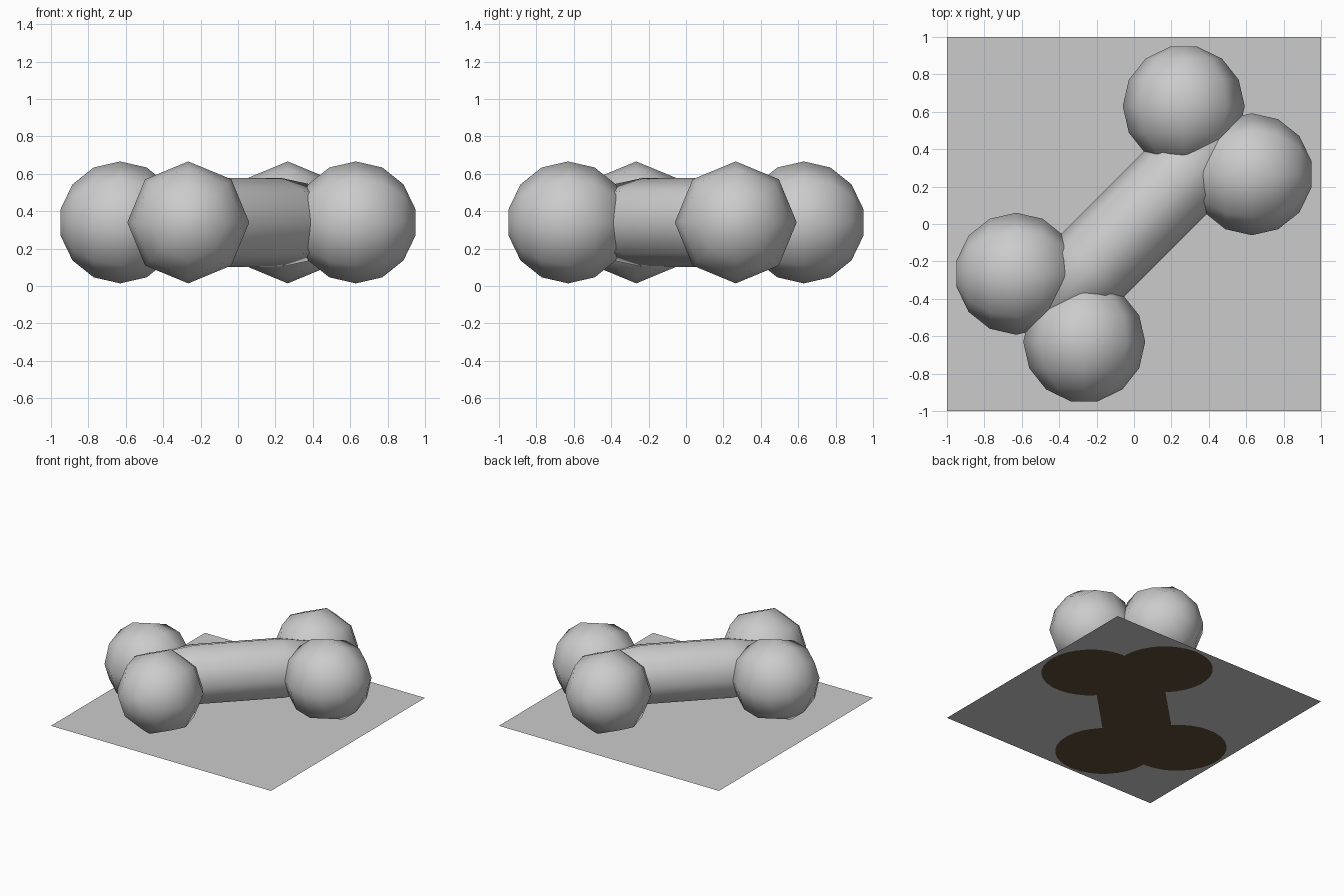
import bpy, bmesh, math
from mathutils import Vector, Matrix

if "Cube" in bpy.data.objects:
    bpy.data.objects.remove(bpy.data.objects["Cube"])

def material(name, rgb):
    m = bpy.data.materials.new(name)
    m.diffuse_color = (*rgb, 1)
    m.use_nodes = True
    m.node_tree.nodes["Principled BSDF"].inputs["Base Color"].default_value = m.diffuse_color
    return m

GREY = material("plain grey", (0.6, 0.6, 0.6))
DARK = material("dark brown", (0.11, 0.075, 0.045))

def make(name, bm, mat, smooth=False):
    mesh = bpy.data.meshes.new(name)
    bmesh.ops.recalc_face_normals(bm, faces=bm.faces)
    for f in bm.faces:
        f.smooth = smooth
    bm.to_mesh(mesh)
    bm.free()
    mesh.materials.append(mat)
    ob = bpy.data.objects.new(name, mesh)
    bpy.context.collection.objects.link(ob)
    return ob

def lathe(name, profile, centre, axis, mat, sides=8):
    """Spin (offset, radius) rings around a horizontal axis, with corners at top and bottom."""
    bm = bmesh.new()
    axis = Vector(axis).normalized()
    up = Vector((0, 0, 1))
    side = axis.cross(up)
    rings = []
    for d, r in profile:
        ring = []
        for i in range(sides):
            a = 2 * math.pi * i / sides
            ring.append(bm.verts.new(Vector(centre) + axis * d + up * (r * math.cos(a)) + side * (r * math.sin(a))))
        rings.append(ring)
    for a, b in zip(rings, rings[1:]):
        for i in range(sides):
            j = (i + 1) % sides
            bm.faces.new((a[i], a[j], b[j], b[i]))
    bm.faces.new(rings[0])
    bm.faces.new(rings[-1])
    return make(name, bm, mat, True)

R, Z = 0.326, 0.34
NEAR, FAR = 0.266, 0.63

# four knobs at the ends, each turned around its longer offset
step = math.pi / 7
ball = [(R * math.sin(k * step), R * math.cos(k * step)) for k in range(-3, 4)]
for s, end in ((1, "back"), (-1, "front")):
    lathe(end + "_knob_a", ball, (s * NEAR, s * FAR, Z), (0, s, 0), GREY)
    lathe(end + "_knob_b", ball, (s * FAR, s * NEAR, Z), (s, 0, 0), GREY)

# diagonal shaft, narrowing into the knobs
q = math.sqrt(2)
lathe("shaft", [(-0.45 * q, 0.19), (-0.23 * q, 0.238), (0.23 * q, 0.238), (0.45 * q, 0.19)],
      (0, 0, Z), (1, 1, 0), GREY)

# square base sheet
bm = bmesh.new()
bmesh.ops.create_grid(bm, x_segments=1, y_segments=1, size=1,
                      matrix=Matrix.Translation((0, 0, 0.004)))
make("base_sheet", bm, GREY)

# dark bone outline under the sheet
turn = Matrix.Rotation(math.radians(45), 4, 'Z')
bm = bmesh.new()
along, across = (NEAR + FAR) / q - 0.04, (FAR - NEAR) / q + 0.02
for sx in (1, -1):
    for sy in (1, -1):
        place = turn @ Matrix.Translation((sx * along, sy * across, 0)) @ Matrix.Diagonal((0.345, 0.37, 1, 1))
        bmesh.ops.create_circle(bm, cap_ends=True, segments=32, radius=1, matrix=place)
bmesh.ops.create_grid(bm, x_segments=1, y_segments=1, size=1,
                      matrix=turn @ Matrix.Diagonal((along, 0.26, 1, 1)))
for f in bm.faces:
    f.normal_update()
    if f.normal.z > 0:
        f.normal_flip()
make("underside_outline", bm, DARK)
